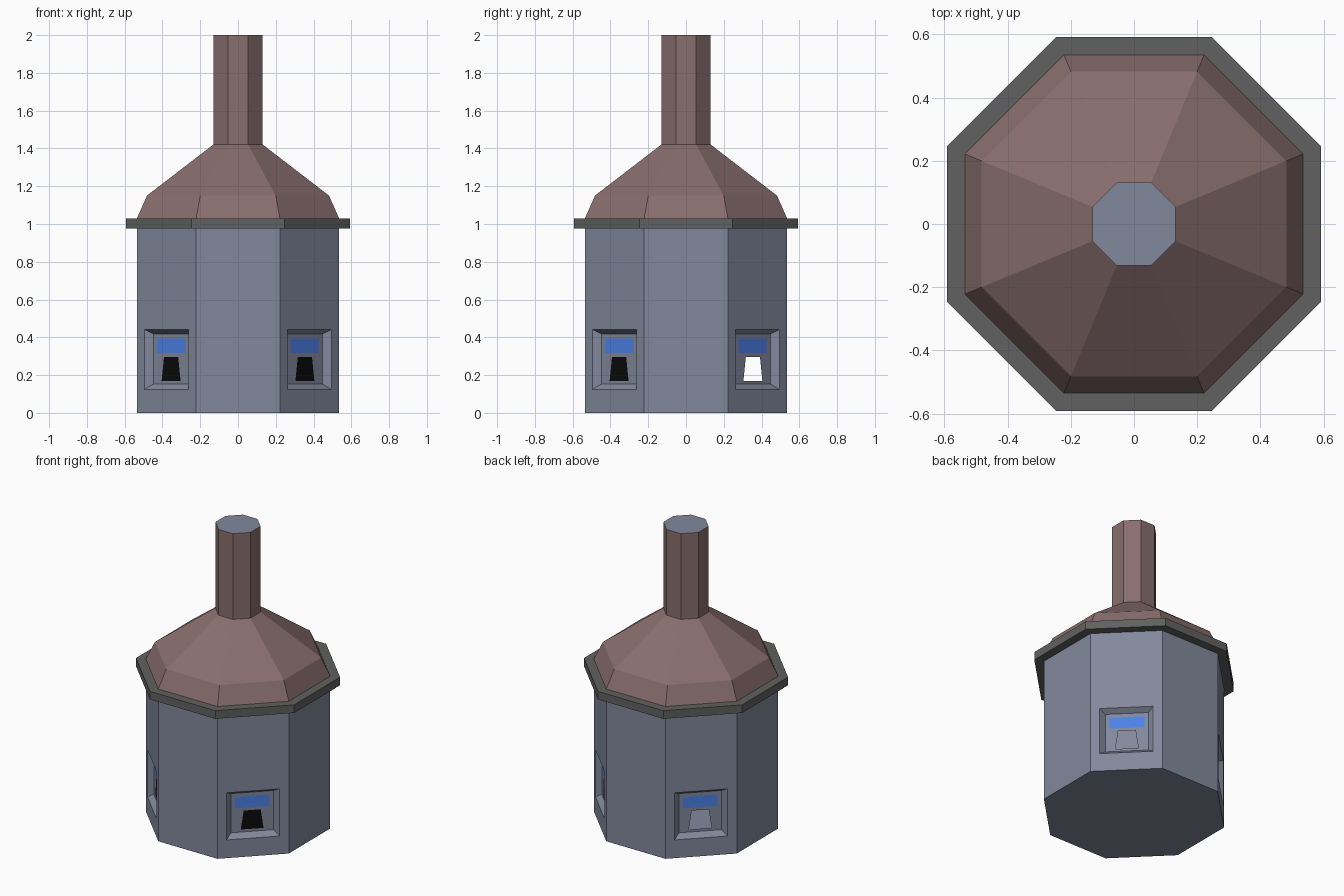
import bpy, bmesh, math

if "Cube" in bpy.data.objects:
    bpy.data.objects.remove(bpy.data.objects["Cube"])


def material(name, rgb):
    m = bpy.data.materials.new(name)
    m.diffuse_color = (*rgb, 1)
    m.use_nodes = True
    m.node_tree.nodes["Principled BSDF"].inputs["Base Color"].default_value = m.diffuse_color
    return m


WALL = material("slate_blue", (0.223, 0.25, 0.335))
ROOF = material("dusty_brown", (0.25, 0.156, 0.156))
TRIM = material("dark_grey", (0.115, 0.12, 0.115))
SIGN = material("bright_blue", (0.08, 0.24, 0.86))
DARK = material("black", (0.003, 0.003, 0.003))

APOTHEM = 0.535
HALF = APOTHEM * math.tan(math.pi / 8)
EAVE = 0.975


def finish(bm, name, mats):
    bmesh.ops.remove_doubles(bm, verts=bm.verts, dist=1e-5)
    me = bpy.data.meshes.new(name)
    bm.to_mesh(me)
    bm.free()
    for m in mats:
        me.materials.append(m)
    bpy.context.collection.objects.link(bpy.data.objects.new(name, me))


def ring(bm, apothem, z):
    r = apothem / math.cos(math.pi / 8)
    return [bm.verts.new((r * math.cos(a), r * math.sin(a), z))
            for a in (math.pi / 8 + k * math.pi / 4 for k in range(8))]


def octagon_lathe(name, profile, mat, closed=False):
    """Sweep (apothem, z) points round an octagon."""
    bm = bmesh.new()
    rings = [ring(bm, *p) for p in profile]
    pairs = list(zip(rings, rings[1:]))
    if closed:
        pairs.append((rings[-1], rings[0]))
    for lo, hi in pairs:
        for k in range(8):
            n = (k + 1) % 8
            bm.faces.new((lo[k], lo[n], hi[n], hi[k]))
    finish(bm, name, [mat])


def octagon_plate(name, apothem, z, mat, up):
    bm = bmesh.new()
    vs = ring(bm, apothem, z)
    bm.faces.new(vs if up else vs[::-1])
    finish(bm, name, [mat])


def rect(hw, z0, z1, out):
    return [(-hw, out, z0), (hw, out, z0), (hw, out, z1), (-hw, out, z1)]


def wall(name, angle, window=False, open_hatch=False):
    """One flat wall side, with an optional recessed sign and hatch."""
    bm = bmesh.new()
    c, s = math.cos(angle), math.sin(angle)

    def face(points, mat=0):
        vs = [bm.verts.new((c * d - s * u, s * d + c * u, z)) for u, d, z in points]
        bm.faces.new(vs).material_index = mat

    outer = rect(HALF, 0, EAVE, APOTHEM)
    if not window:
        face(outer)
    else:
        # wall surround, then the bevelled recess
        back = APOTHEM - 0.034
        loops = [outer, rect(0.165, 0.123, 0.442, APOTHEM), rect(0.133, 0.153, 0.418, back)]
        for a, b in zip(loops, loops[1:]):
            for k in range(4):
                n = (k + 1) % 4
                face((a[k], a[n], b[n], b[k]))
        # recess back in rows: the middle cells form the hatch and the sign
        rows = [(0.153, 0.071), (0.17, 0.071), (0.297, 0.053),
                (0.316, 0.107), (0.393, 0.107), (0.418, 0.107)]
        for i, ((z0, w0), (z1, w1)) in enumerate(zip(rows, rows[1:])):
            lo, hi = (-0.133, -w0, w0, 0.133), (-0.133, -w1, w1, 0.133)
            for j in range(3):
                mat = {1: 2, 3: 1}.get(i, 0) if j == 1 else 0
                if mat == 2 and open_hatch:
                    continue
                face([(lo[j], back, z0), (lo[j + 1], back, z0),
                      (hi[j + 1], back, z1), (hi[j], back, z1)], mat)
    finish(bm, name, [WALL, SIGN, DARK])


# Walls: windows on the diagonals, with open hatches on the two rear ones
for k in range(8):
    angle = k * math.pi / 4
    diagonal = k % 2 == 1
    wall(f"wall_{k + 1}", angle, diagonal, diagonal and math.sin(angle) > 0)
octagon_plate("floor", APOTHEM, 0, WALL, up=False)

# Eave rim
octagon_lathe("eave_rim", [(APOTHEM, EAVE), (0.592, EAVE), (0.592, 1.03), (APOTHEM, 1.03)],
              TRIM, closed=True)

# Roof, chimney and chimney cap
octagon_lathe("roof", [(APOTHEM, 1.03), (0.482, 1.15), (0.131, 1.42)], ROOF)
octagon_lathe("chimney", [(0.131, 1.42), (0.131, 2)], ROOF)
octagon_plate("chimney_cap", 0.131, 2, WALL, up=True)
